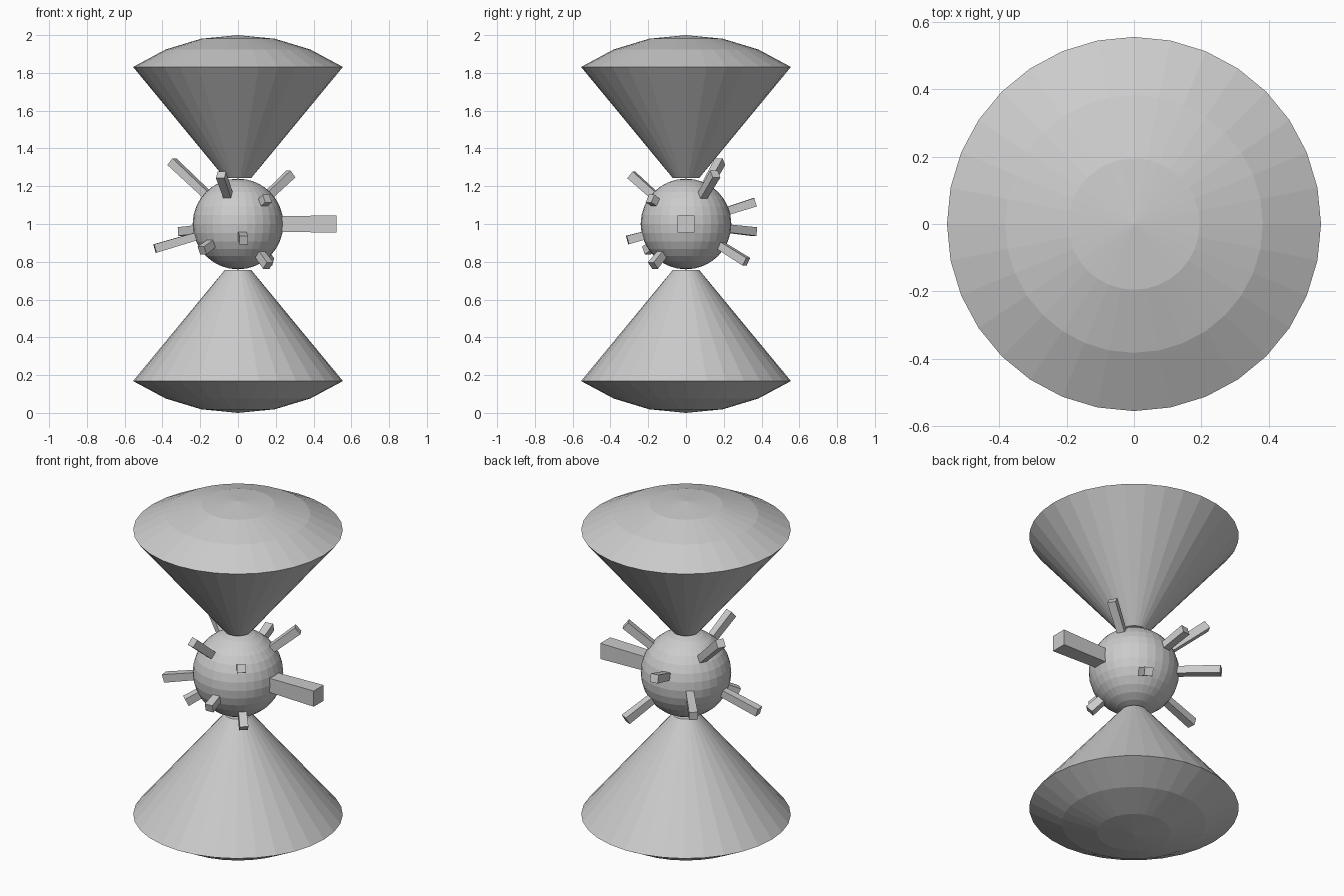
import bpy, bmesh, math
from mathutils import Vector, Matrix

if "Cube" in bpy.data.objects:
    bpy.data.objects.remove(bpy.data.objects["Cube"])

CENTRE = Vector((0, 0, 1.0))
SIDES = 32


def finish(name, bm):
    bmesh.ops.recalc_face_normals(bm, faces=bm.faces)
    mesh = bpy.data.meshes.new(name)
    bm.to_mesh(mesh)
    bm.free()
    obj = bpy.data.objects.new(name, mesh)
    obj.location = CENTRE
    bpy.context.collection.objects.link(obj)
    return obj


def domed_cone(name, direction):
    # Profile: flat neck, straight flare, then three rings of a unit sphere
    profile = [(0, 0.2435), (0.07, 0.2435)]
    profile += [(math.sin(math.radians(a)), math.cos(math.radians(a)))
                for a in (33.75, 22.5, 11.25, 0)]
    bm = bmesh.new()
    verts = [bm.verts.new((r, 0, z * direction)) for r, z in profile]
    edges = [bm.edges.new(pair) for pair in zip(verts, verts[1:])]
    bmesh.ops.spin(bm, geom=verts + edges, axis=(0, 0, 1), cent=(0, 0, 0),
                   angle=math.tau, steps=SIDES, use_duplicate=False)
    bmesh.ops.remove_doubles(bm, verts=bm.verts, dist=1e-4)
    return finish(name, bm)


def bar(name, tip, width, start=0.15):
    # Square rod pointing outward from the core, flaring very slightly
    tip = Vector(tip)
    length = tip.length - start
    bm = bmesh.new()
    bmesh.ops.create_cube(bm, size=1)
    for v in bm.verts:
        w = width * (1.03 if v.co.x > 0 else 0.9)
        v.co = Vector((start + (v.co.x + 0.5) * length, v.co.y * w, v.co.z * w))
    rot = tip.to_track_quat('X', 'Z').to_matrix().to_4x4()
    bmesh.ops.transform(bm, matrix=rot, verts=bm.verts)
    return finish(name, bm)


# Upper and lower domed cones
domed_cone("upper_cone", 1)
domed_cone("lower_cone", -1)

# Central ball
ball = bmesh.new()
bmesh.ops.create_uvsphere(ball, u_segments=SIDES, v_segments=16, radius=0.24)
finish("core_ball", ball)

# Large bar on the right, then the thin bars given by their tip positions
bar("large_bar", (0.522, 0, 0), 0.089)
tips = [
    (-0.35, 0.18, 0.33), (-0.09, -0.29, 0.26), (0.28, 0.155, 0.265),
    (0.155, -0.19, 0.135), (-0.44, -0.045, -0.13), (-0.30, 0.36, -0.04),
    (-0.19, -0.21, -0.14), (0.03, -0.31, -0.085), (0.16, -0.175, -0.22),
    (-0.05, 0.365, 0.115), (0.166, 0.32, -0.20),
]
for i, tip in enumerate(tips, 1):
    bar(f"thin_bar_{i}", tip, 0.045)
